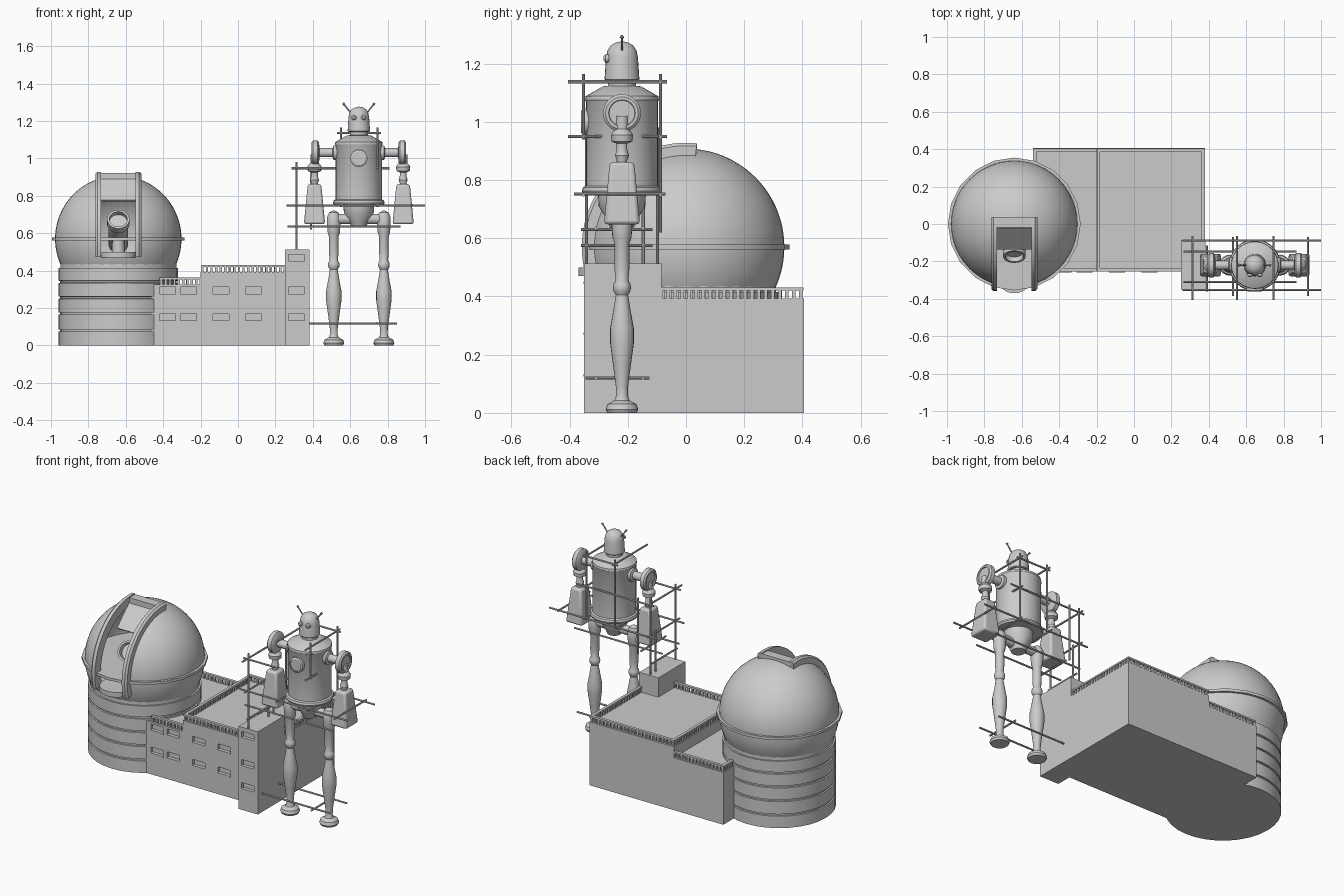
import bpy, bmesh, math
from mathutils import Vector, Matrix

def finish(name, bm):
    bmesh.ops.recalc_face_normals(bm, faces=bm.faces)
    me = bpy.data.meshes.new(name)
    bm.to_mesh(me)
    bm.free()
    ob = bpy.data.objects.new(name, me)
    bpy.context.collection.objects.link(ob)
    return ob

def lathe(name, prof, loc, axis=(0, 0, 1), n=24):
    """Revolve (radius, height) points around an axis, capped at both ends."""
    bm = bmesh.new()
    rings = [[bm.verts.new((r * math.cos(2 * math.pi * i / n), r * math.sin(2 * math.pi * i / n), z))
              for i in range(n)] for r, z in prof]
    for a, b in zip(rings, rings[1:]):
        for i in range(n):
            j = (i + 1) % n
            bm.faces.new((a[i], a[j], b[j], b[i]))
    bm.faces.new(rings[0])
    bm.faces.new(rings[-1])
    q = Vector(axis).to_track_quat('Z', 'Y').to_matrix().to_4x4()
    bm.transform(Matrix.Translation(loc) @ q)
    return finish(name, bm)

def add_box(bm, x0, x1, y0, y1, z0, z1):
    m = Matrix.Translation(((x0 + x1) / 2, (y0 + y1) / 2, (z0 + z1) / 2))
    bmesh.ops.create_cube(bm, size=1, matrix=m @ Matrix.Diagonal((x1 - x0, y1 - y0, z1 - z0, 1)))

def boxes(name, items):
    bm = bmesh.new()
    for b in items:
        add_box(bm, *b)
    return finish(name, bm)

def cut(ob, cutter):
    cutter.hide_render = True
    cutter.hide_viewport = True
    m = ob.modifiers.new('cut', 'BOOLEAN')
    m.operation, m.solver, m.object = 'DIFFERENCE', 'EXACT', cutter

def rod(name, a, b, r, n=8):
    a, b = Vector(a), Vector(b)
    return lathe(name, [(r, 0), (r, (b - a).length)], a, b - a, n)

# ---------- observatory ----------
CX, CZ, R = -0.64, 0.57, 0.338
prof = [(0.32, 0)]
for z in (0.08, 0.17, 0.255, 0.34):
    prof += [(0.32, z - 0.006), (0.311, z - 0.005), (0.311, z + 0.005), (0.32, z + 0.006)]
lathe("drum_wall", prof + [(0.32, 0.415)], (CX, 0, 0), n=32)
lathe("dome_floor", [(0.31, 0.41), (0.31, 0.46)], (CX, 0, 0), n=32)

# hollow dome shell, outside then back up the inside
out = [(math.radians(a)) for a in range(-28, 90, 4)] + [math.radians(89.7)]
prof = [(R * math.cos(a), R * math.sin(a)) for a in out]
dome = lathe("dome", prof, (CX, 0, CZ), n=48)
inner = lathe("dome_cavity_cutter", [(r * 0.95, z * 0.95 - 0.0) for r, z in prof[2:]], (CX, 0, CZ), n=48)
cut(dome, inner)
cut(dome, boxes("slit_cutter", [(CX - 0.095, CX + 0.1, -0.5, 0.0, 0.485, 1.0)]))
lathe("dome_ring", [(0.33, -0.008), (0.355, -0.008), (0.355, 0.008), (0.33, 0.008)], (CX, 0, CZ), n=20)
SX = -0.64
# arched ribs either side of the slit
for side in (-1, 1):
    bm = bmesh.new()
    secs = []
    for k in range(25):
        a = math.radians(-16 + k * (112 / 24))
        secs.append([bm.verts.new((SX + side * x, -r * math.cos(a), CZ + r * math.sin(a)))
                     for x, r in ((0.092, 0.30), (0.123, 0.30), (0.123, 0.348), (0.112, 0.358), (0.092, 0.358))])
    for a, b in zip(secs, secs[1:]):
        for i in range(5):
            bm.faces.new((a[i], a[(i + 1) % 5], b[(i + 1) % 5], b[i]))
    bm.faces.new(secs[0])
    bm.faces.new(secs[-1])
    finish("slit_rib", bm)
boxes("slit_header", [(SX - 0.1, SX + 0.1, -0.02, 0.037, 0.88, 0.922)])
lathe("slit_sill", [(0.1, 0.47), (0.1, 0.50)], (SX, -0.27, 0), n=32)
# tilted shutter panel inside the top of the slit
bm = bmesh.new()
add_box(bm, -0.095, 0.095, -0.08, 0.08, -0.006, 0.006)
bm.transform(Matrix.Translation((SX, -0.075, 0.83)) @ Matrix.Rotation(math.radians(45), 4, 'X'))
finish("shutter_panel", bm)
# telescope with open mouth
d = Vector((0, -math.cos(0.58), math.sin(0.58)))
lathe("telescope", [(0.04, -0.27), (0.052, -0.25), (0.052, -0.05), (0.06, -0.045), (0.06, 0),
                    (0.048, 0), (0.048, -0.03)], (SX, -0.175, 0.675), d, 24)
lathe("telescope_mount", [(0.07, 0.45), (0.07, 0.48), (0.035, 0.5), (0.03, 0.6)], (SX, -0.08, 0), n=16)

# ---------- building ----------
low = boxes("low_wing", [(-0.54, -0.2, -0.255, 0.405, 0, 0.325)])
main = boxes("main_block", [(-0.2, 0.38, -0.255, 0.405, 0, 0.393)])
tower = boxes("corner_tower", [(0.25, 0.381, -0.35, -0.085, 0, 0.513)])
wins = [(x, z, -0.255) for x in (-0.377, -0.265, -0.09, 0.083) for z in (0.147, 0.29)]
wins += [(0.313, z, -0.35) for z in (0.147, 0.29, 0.465)]
cutter = boxes("window_cutter", [(x - 0.043, x + 0.043, y - 0.02, y + 0.018, z - 0.022, z + 0.022) for x, z, y in wins])
for ob in (low, main, tower):
    cut(ob, cutter)
boxes("window_sills", [(x - 0.043, x + 0.043, y - 0.003, y + 0.018, z - 0.022, z - 0.014) for x, z, y in wins])

def railing(name, x0, y0, x1, y1, z):
    """Balustrade between two roof points: balusters under a flat rail."""
    w = 0.009
    items = [(min(x0, x1) - w, max(x0, x1) + w, min(y0, y1) - w, max(y0, y1) + w, z + 0.027, z + 0.037)]
    n = max(2, round(math.hypot(x1 - x0, y1 - y0) / 0.024))
    for i in range(n + 1):
        x, y = x0 + (x1 - x0) * i / n, y0 + (y1 - y0) * i / n
        items.append((x - 0.006, x + 0.006, y - 0.006, y + 0.006, z - 0.002, z + 0.03))
    boxes(name, items)

for x0, y0, x1, y1, z in ((-0.19, -0.244, 0.25, -0.244, 0.393), (0.37, -0.085, 0.37, 0.394, 0.393),
                          (-0.19, 0.394, 0.37, 0.394, 0.393), (-0.19, -0.244, -0.19, 0.394, 0.393),
                          (-0.41, -0.244, -0.2, -0.244, 0.325), (-0.53, 0.394, -0.2, 0.394, 0.325),
                          (-0.53, 0.31, -0.53, 0.394, 0.325)):
    railing("roof_railing", x0, y0, x1, y1, z)

# ---------- robot ----------
X, Y = 0.646, -0.22
lathe("robot_torso", [(0.04, 0.635), (0.05, 0.66), (0.08, 0.71), (0.082, 0.75), (0.134, 0.752), (0.138, 0.762),
                      (0.134, 0.775), (0.124, 0.78), (0.124, 1.07), (0.127, 1.075), (0.125, 1.088),
                      (0.065, 1.122), (0.048, 1.124), (0.048, 1.15)], (X, Y, 0), n=32)
lathe("robot_head", [(0.056, 1.142), (0.06, 1.146), (0.055, 1.22), (0.05, 1.245), (0.038, 1.263),
                     (0.02, 1.273), (0.004, 1.276)], (X, Y, 0), n=24)
lathe("chest_dial", [(0.046, 0), (0.046, 0.02), (0.036, 0.026), (0.036, 0.02)], (X, Y - 0.115, 1.0), (0, -1, 0), 24)
lathe("hip_axle", [(0.027, -0.13), (0.027, 0.13)], (X, Y, 0.675), (1, 0, 0), 16)

LEG = [(0.05, 0), (0.056, 0.012), (0.05, 0.03), (0.026, 0.043), (0.02, 0.06), (0.021, 0.09), (0.03, 0.16),
       (0.041, 0.24), (0.041, 0.29), (0.03, 0.35), (0.021, 0.405), (0.029, 0.418), (0.031, 0.43), (0.029, 0.443),
       (0.022, 0.455), (0.026, 0.50), (0.025, 0.58), (0.033, 0.605), (0.036, 0.65), (0.036, 0.685), (0.025, 0.71), (0.006, 0.72)]
for s in (-1, 1):
    lathe("robot_leg", LEG, (X + s * 0.134, Y, 0), n=20)
    lathe("robot_eye", [(0.014, 0), (0.014, 0.012), (0.007, 0.018)], (X + s * 0.026, Y - 0.045, 1.218), (0, -1, 0), 12)
    rod("antenna", (X + s * 0.045, Y, 1.245), (X + s * 0.08, Y, 1.29), 0.004)
    lathe("antenna_tip", [(0.002, -0.008), (0.008, 0), (0.002, 0.008)], (X + s * 0.081, Y, 1.291), n=8)
    # shoulder axle and disc
    lathe("shoulder", [(0.04, 0.1), (0.04, 0.135), (0.024, 0.14), (0.024, 0.21), (0.055, 0.213), (0.065, 0.22),
                       (0.065, 0.245), (0.056, 0.253), (0.046, 0.253), (0.044, 0.247)],
          (X, Y, 1.03), (s, 0, 0), 28)
    ax = X + s * 0.237
    lathe("elbow", [(0.018, 0.85), (0.018, 0.868), (0.024, 0.885), (0.018, 0.905), (0.018, 0.925), (0.036, 0.933),
                    (0.038, 0.955), (0.03, 0.968), (0.022, 0.975), (0.022, 1.02)], (ax, Y, 0), n=16)
    # flared forearm
    bm = bmesh.new()
    add_box(bm, -1, 1, -1, 1, 0.648, 0.862)
    for v in bm.verts:
        k = (0.036, 0.042) if v.co.z > 0.8 else (0.057, 0.062)
        v.co = (ax + v.co.x * k[0], Y + v.co.y * k[1], v.co.z)
    arm = finish("forearm", bm)
    m = arm.modifiers.new('bevel', 'BEVEL')
    m.width, m.segments = 0.012, 2

# ---------- scaffold ----------
F, B = -0.352, -0.088
BARS = [((0.53, B, 1.135), (0.765, B, 1.135)),
        ((0.55, -0.405, 1.138), (0.55, -0.065, 1.138)), ((0.745, -0.405, 1.138), (0.745, -0.065, 1.138)),
        ((0.285, B, 0.947), (0.81, B, 0.947)), ((0.285, F, 0.947), (0.5, F, 0.947)),
        ((0.313, -0.405, 0.95), (0.313, -0.065, 0.95)), ((0.745, -0.405, 0.95), (0.745, -0.065, 0.95)),
        ((0.26, F, 0.748), (1.0, F, 0.748)), ((0.26, B, 0.748), (1.0, B, 0.748)),
        ((0.313, -0.385, 0.752), (0.313, -0.07, 0.752)), ((0.53, -0.385, 0.752), (0.53, -0.07, 0.752)),
        ((0.745, -0.385, 0.752), (0.745, -0.07, 0.752)), ((0.93, -0.385, 0.752), (0.93, -0.07, 0.752)),
        ((0.265, -0.147, 0.635), (0.87, -0.147, 0.635)), ((0.265, -0.31, 0.635), (0.87, -0.31, 0.635)),
        ((0.39, -0.36, 0.63), (0.39, -0.115, 0.63)), ((0.313, -0.36, 0.575), (0.313, -0.115, 0.575)),
        ((0.375, -0.147, 0.118), (0.85, -0.147, 0.118)), ((0.375, -0.31, 0.118), (0.85, -0.31, 0.118)),
        ((0.745, -0.345, 0.12), (0.745, -0.125, 0.12)),
        ((0.55, B, 0.74), (0.55, B, 1.165)), ((0.745, B, 0.74), (0.745, B, 1.165)),
        ((0.745, F, 0.94), (0.745, F, 1.165)),
        ((0.313, F + 0.01, 0.51), (0.313, F + 0.01, 0.98)), ((0.313, B - 0.01, 0.51), (0.313, B - 0.01, 0.98)),
        ((0.313, -0.147, 0.51), (0.313, -0.147, 0.77)), ((0.39, B, 0.62), (0.39, B, 0.97))]
for a, b in BARS:
    rod("scaffold_pole", a, b, 0.0055, 8)

# smooth shading with sharp edges kept
for ob in bpy.data.objects:
    ob.select_set(not ob.hide_viewport)
bpy.context.view_layer.objects.active = dome
bpy.ops.object.shade_smooth_by_angle(angle=math.radians(35))
